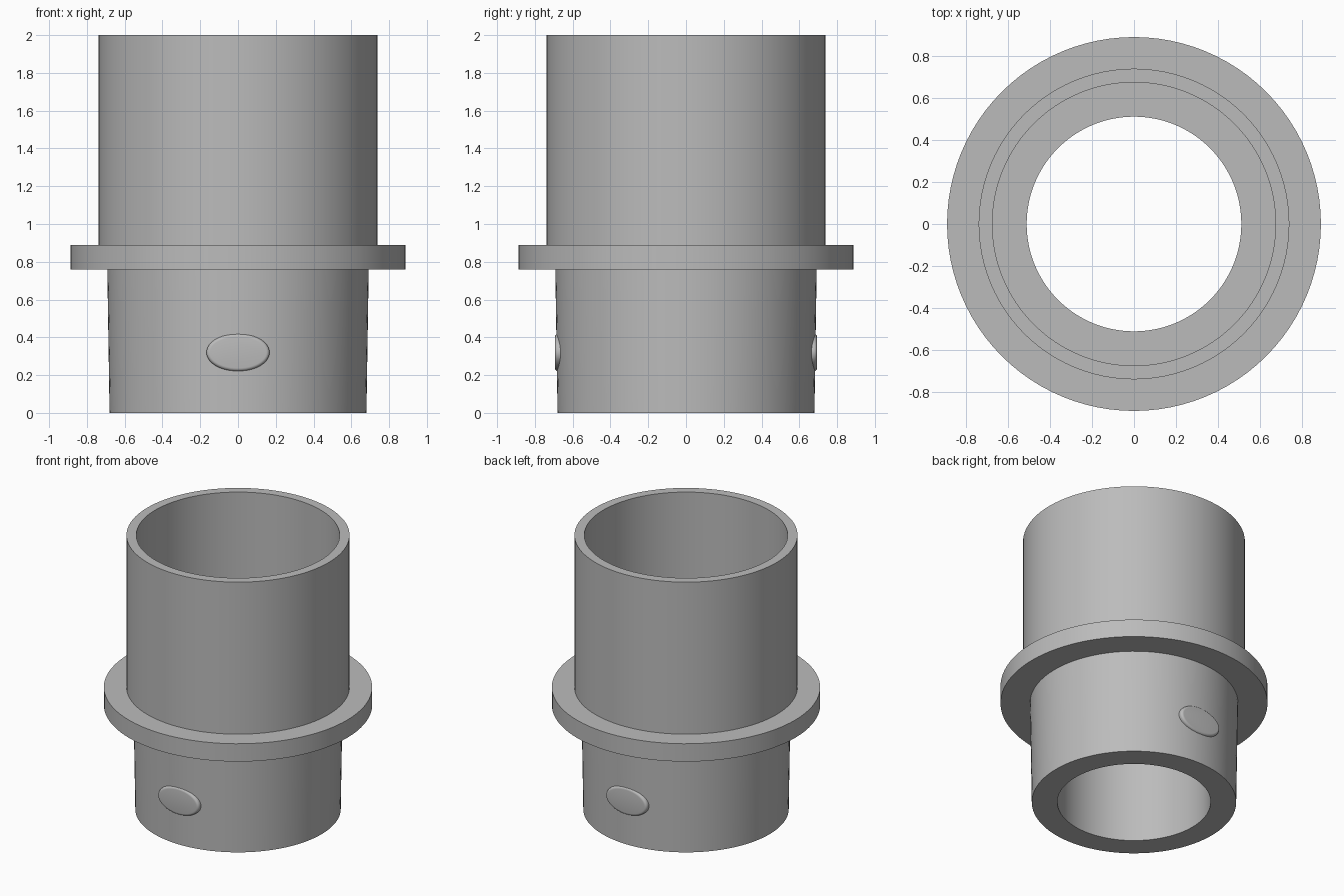
import bpy, bmesh, math

cube = bpy.data.objects.get("Cube")
if cube:
    bpy.data.objects.remove(cube, do_unlink=True)

SEGMENTS = 96

grey = bpy.data.materials.new("plain_grey")
grey.use_nodes = True
colour = (0.5, 0.5, 0.5, 1)
grey.diffuse_color = colour
grey.node_tree.nodes["Principled BSDF"].inputs["Base Color"].default_value = colour


def finish(name, bm):
    bmesh.ops.recalc_face_normals(bm, faces=bm.faces)
    mesh = bpy.data.meshes.new(name)
    bm.to_mesh(mesh)
    bm.free()
    mesh.materials.append(grey)
    obj = bpy.data.objects.new(name, mesh)
    bpy.context.collection.objects.link(obj)
    bpy.ops.object.select_all(action='DESELECT')
    obj.select_set(True)
    bpy.context.view_layer.objects.active = obj
    bpy.ops.object.shade_smooth_by_angle(angle=math.radians(35))
    return obj


def lathe(name, profile):
    """Spin a closed (radius, height) outline around z."""
    bm = bmesh.new()
    rings = []
    for r, z in profile:
        rings.append([bm.verts.new((r * math.cos(a), r * math.sin(a), z))
                      for a in (math.tau * i / SEGMENTS for i in range(SEGMENTS))])
    for ring, nxt in zip(rings, rings[1:] + rings[:1]):
        for i in range(SEGMENTS):
            j = (i + 1) % SEGMENTS
            bm.faces.new((ring[i], ring[j], nxt[j], nxt[i]))
    return finish(name, bm)


def locking_bump(name, side):
    """Oval pad with a rounded rim, flat towards -y or +y."""
    inner, outer, fillet = 0.63, 0.694, 0.018
    steps = 5
    bm = bmesh.new()
    sections = [(0, inner)]
    for k in range(steps + 1):
        a = math.pi / 2 * k / steps
        sections.append((fillet * (1 - math.cos(a)),
                         outer - fillet * (1 - math.sin(a))))
    rings = []
    for inset, y in sections:
        rings.append([bm.verts.new(((0.167 - inset) * math.cos(a), side * y,
                                    0.32 + (0.1 - inset) * math.sin(a)))
                      for a in (math.tau * i / 48 for i in range(48))])
    for ring, nxt in zip(rings, rings[1:]):
        for i in range(48):
            j = (i + 1) % 48
            bm.faces.new((ring[i], ring[j], nxt[j], nxt[i]))
    bm.faces.new(rings[0])
    bm.faces.new(rings[-1])
    return finish(name, bm)


# Tapered spigot, flange and thin-walled socket in one turned body
lathe("adapter_body", [
    (0.51, 0), (0.68, 0), (0.692, 0.76),      # spigot
    (0.888, 0.76), (0.888, 0.89),             # flange
    (0.738, 0.89), (0.738, 2), (0.673, 2),    # socket
    (0.673, 0.89), (0.51, 0.89),              # inner ledge
])

# Oval bumps on the front and back of the spigot
locking_bump("front_bump", -1)
locking_bump("back_bump", 1)
